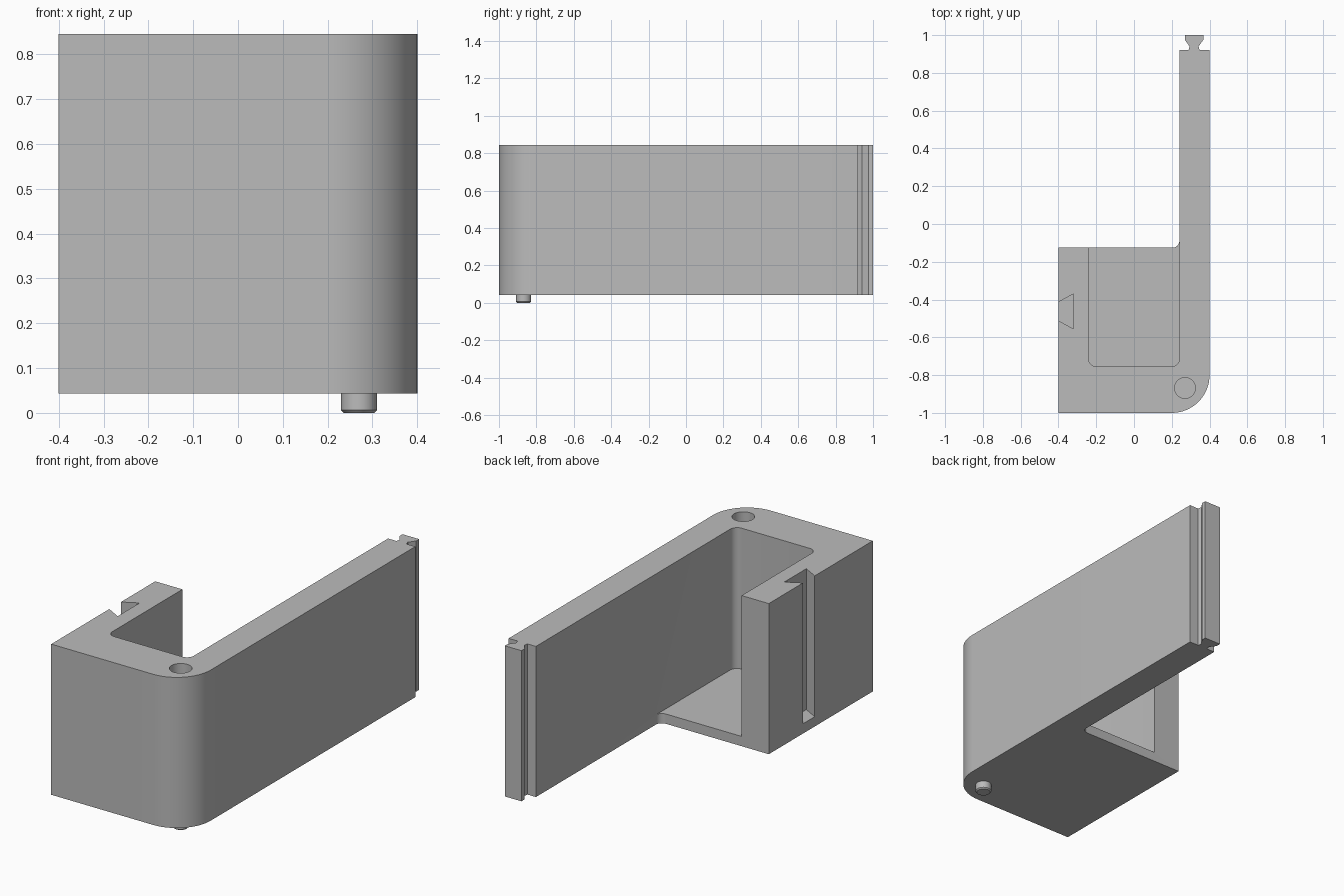
import bpy, bmesh, math
from mathutils import Vector

cube = bpy.data.objects.get("Cube")
if cube:
    bpy.data.objects.remove(cube, do_unlink=True)

BOTTOM, TOP, FLOOR = 0.043, 0.845, 0.095
PIN = (0.27, -0.868)

grey = bpy.data.materials.new("plain grey")
grey.use_nodes = True
grey.diffuse_color = (0.5, 0.5, 0.5, 1)
grey.node_tree.nodes["Principled BSDF"].inputs["Base Color"].default_value = (0.5, 0.5, 0.5, 1)


def arc(cx, cy, r, start, end, steps=8):
    """Points along an arc, angles in degrees."""
    angles = [math.radians(start + (end - start) * i / steps) for i in range(steps + 1)]
    return [(cx + r * math.cos(a), cy + r * math.sin(a)) for a in angles]


def loft(name, layers):
    """Closed solid through equal-sized outlines, given as (points, z)."""
    bm = bmesh.new()
    rings = [[bm.verts.new((x, y, z)) for x, y in pts] for pts, z in layers]
    bm.faces.new(rings[0][::-1])
    bm.faces.new(rings[-1])
    n = len(rings[0])
    for low, high in zip(rings, rings[1:]):
        for i in range(n):
            j = (i + 1) % n
            bm.faces.new((low[i], low[j], high[j], high[i]))
    bmesh.ops.recalc_face_normals(bm, faces=bm.faces)
    mesh = bpy.data.meshes.new(name)
    bm.to_mesh(mesh)
    bm.free()
    mesh.materials.append(grey)
    obj = bpy.data.objects.new(name, mesh)
    bpy.context.collection.objects.link(obj)
    return obj


def circle(r):
    return arc(*PIN, r, 0, 360, 40)[:-1]


def smooth(obj):
    bpy.ops.object.select_all(action='DESELECT')
    obj.select_set(True)
    bpy.context.view_layer.objects.active = obj
    bpy.ops.object.shade_smooth_by_angle(angle=math.radians(30))


# Body outline: rounded front corner, long arm, dovetail tongue, inner fillet
tongue = [(0.347, 0.92), (0.342, 0.94), (0.367, 0.975), (0.367, 1.0)]
tongue += [(0.636 - x, y) for x, y in reversed(tongue)]
outline = ([(-0.4, -1)] + arc(0.2, -0.8, 0.2, -90, 0, 16) + [(0.4, 0.92)] + tongue
           + [(0.24, 0.92)] + arc(0.205, -0.09, 0.035, 0, -90) + [(-0.4, -0.125)])
body = loft("bracket_body", [(outline, BOTTOM), (outline, TOP)])

# Pocket open at the back and top, leaving a thin floor
pocket = (arc(-0.2, -0.715, 0.04, 180, 270) + arc(0.2, -0.715, 0.04, 270, 360)
          + [(0.24, 0.1), (-0.24, 0.1)])
# Dovetail groove in the right wall, its sides carried past the surface
groove = [(-0.44, -0.49), (-0.32, -0.555), (-0.32, -0.37), (-0.44, -0.435)]
cutters = [
    loft("pocket_cutter", [(pocket, FLOOR), (pocket, 1)]),
    loft("groove_cutter", [(groove, FLOOR), (groove, 1)]),
    loft("socket_cutter", [(circle(0.055), TOP - 0.055), (circle(0.055), 1)]),
]
for cutter in cutters:
    cutter.hide_render = True
    mod = body.modifiers.new(cutter.name, 'BOOLEAN')
    mod.operation = 'DIFFERENCE'
    mod.solver = 'EXACT'
    mod.object = cutter

# Bake the cuts, then drop the cutters
bpy.context.view_layer.update()
cut_body = body.evaluated_get(bpy.context.evaluated_depsgraph_get())
baked = bpy.data.meshes.new_from_object(cut_body)
body.modifiers.clear()
body.data = baked
for cutter in cutters:
    bpy.data.objects.remove(cutter, do_unlink=True)
smooth(body)

# Locating pin with a chamfered tip under the rounded corner
pin = loft("locating_pin", [(circle(0.034), 0), (circle(0.04), 0.006), (circle(0.04), BOTTOM + 0.01)])
smooth(pin)
